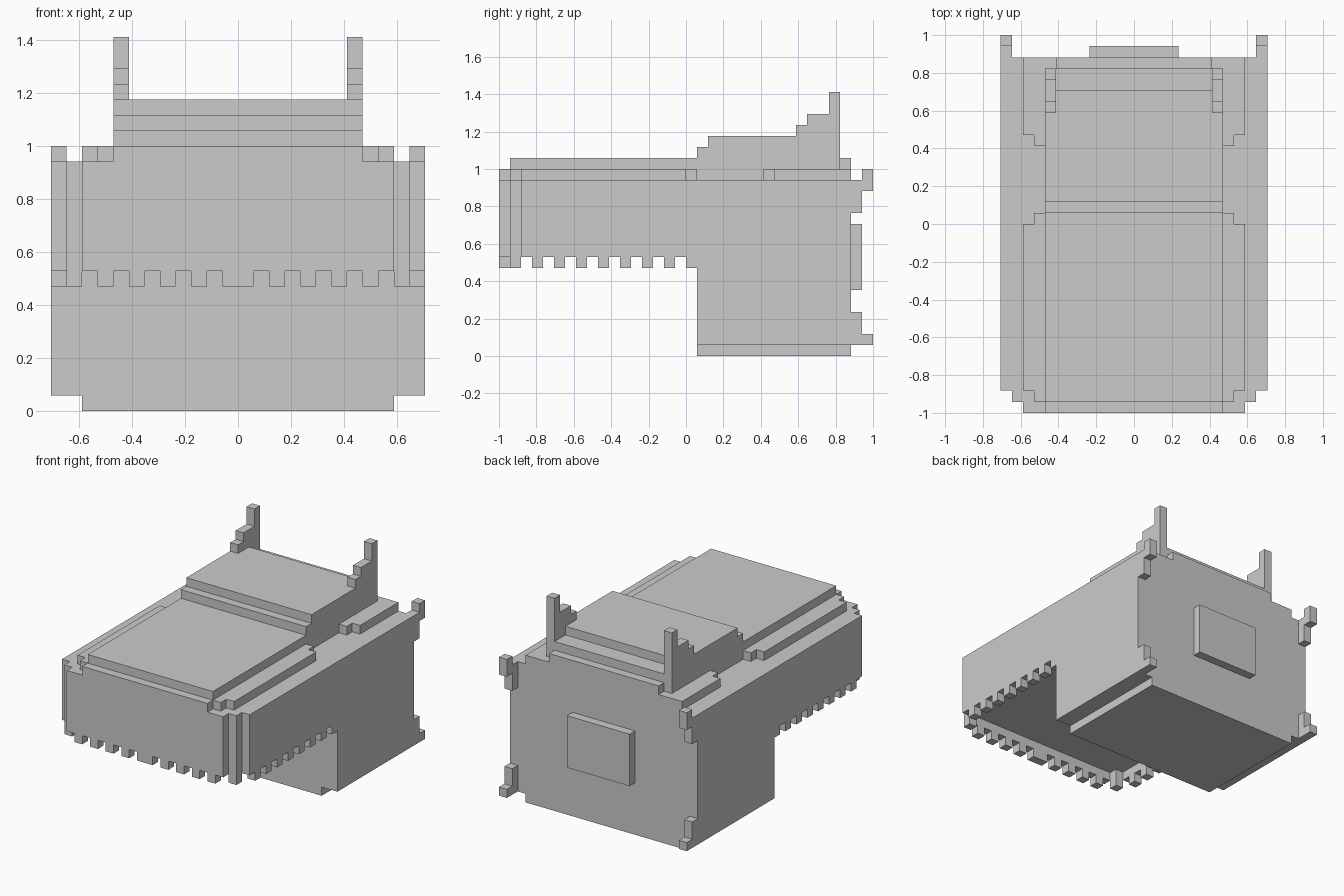
import bpy, bmesh

if "Cube" in bpy.data.objects:
    bpy.data.objects.remove(bpy.data.objects["Cube"])

U = 1 / 17  # the model sits on a block grid, 34 blocks long


def finish(name, bm):
    bmesh.ops.recalc_face_normals(bm, faces=bm.faces)
    bmesh.ops.scale(bm, vec=(U, U, U), verts=bm.verts)
    mesh = bpy.data.meshes.new(name)
    bm.to_mesh(mesh)
    bm.free()
    obj = bpy.data.objects.new(name, mesh)
    bpy.context.collection.objects.link(obj)


def prism(bm, points, lo, hi, axis):
    """Extrude a closed outline along x or z."""
    place = (lambda a, b: (lo, a, b)) if axis == 'x' else (lambda a, b: (a, b, lo))
    face = bm.faces.new([bm.verts.new(place(a, b)) for a, b in points])
    ext = bmesh.ops.extrude_face_region(bm, geom=[face])
    verts = [g for g in ext['geom'] if isinstance(g, bmesh.types.BMVert)]
    d = hi - lo
    bmesh.ops.translate(bm, verts=verts, vec=(d, 0, 0) if axis == 'x' else (0, 0, d))


def slab(name, half, z0, z1):
    """Symmetric plate from (half width, y) points, front to back."""
    bm = bmesh.new()
    prism(bm, half + [(-x, y) for x, y in reversed(half)], z0, z1, 'z')
    finish(name, bm)


def side_profile(name, points, x0, x1, mirror=False):
    """Extrude (y, z) outline across x, optionally on both sides."""
    bm = bmesh.new()
    prism(bm, points, x0, x1, 'x')
    if mirror:
        prism(bm, points, -x1, -x0, 'x')
    finish(name, bm)


def blocks(name, boxes):
    """Boxes (x0, x1, y0, y1, z0, z1) mirrored to both sides."""
    bm = bmesh.new()
    for x0, x1, y0, y1, z0, z1 in boxes:
        for a, b in ((x0, x1), (-x1, -x0)):
            prism(bm, [(a, y0), (b, y0), (b, y1), (a, y1)], z0, z1, 'z')
    finish(name, bm)


# Rear body, base plate and rear panel
slab("rear_body", [(12, 1), (12, 15)], 1, 16)
slab("base_plate", [(10, 1), (10, 15)], 0, 1)
slab("rear_panel", [(4, 15), (4, 16)], 6, 12)

# Overhanging front body with stepped corners
slab("front_body", [(10, -17), (10, -16), (11, -16), (11, -15), (12, -15), (12, 1)], 10, 16)

# Hollow skirt with toothed lower edge
slab("front_skirt", [(10, -17), (10, -16)], 9, 10)
blocks("side_skirts", [(11, 12, -15, 1, 9, 10)])
blocks("corner_posts", [(10, 11, -16, -15, 8, 10)])
slab("front_middle_tooth", [(1, -17), (1, -16)], 8, 9)
blocks("front_teeth", [(x, x + 1, -17, -16, 8, 9) for x in range(2, 9, 2)])
blocks("side_teeth", [(11, 12, y, y + 1, 8, 9) for y in range(-14, 1, 2)])

# Stepped top deck, narrow in the middle
slab("top_deck", [(8, -17), (8, -16), (9, -16), (9, -15), (10, -15), (10, 0), (9, 0), (9, 1),
                  (8, 1), (8, 7), (9, 7), (9, 8), (10, 8), (10, 15)], 16, 17)

# Raised front lid
slab("front_lid", [(8, -16), (8, 1)], 17, 18)

# Raised rear hump: full-width front, narrower stepped back
side_profile("rear_hump", [(1, 17), (12, 17), (12, 20), (2, 20), (2, 19), (1, 19)], -8, 8)
side_profile("hump_back_steps", [(12, 17), (15, 17), (15, 18), (14, 18), (14, 19), (12, 19)], -7, 7)

# Stepped horns at the back of the hump
side_profile("horns", [(10, 20), (12, 20), (12, 17), (14, 17), (14, 24), (13, 24),
                       (13, 22), (11, 22), (11, 21), (10, 21)], 7, 8, mirror=True)

# Hooked corner brackets on the back
side_profile("upper_brackets", [(15, 13), (16, 13), (16, 15), (17, 15), (17, 17), (16, 17),
                                (16, 16), (15, 16)], 11, 12, mirror=True)
side_profile("lower_brackets", [(15, 1), (17, 1), (17, 2), (16, 2), (16, 4), (15, 4)],
             11, 12, mirror=True)
